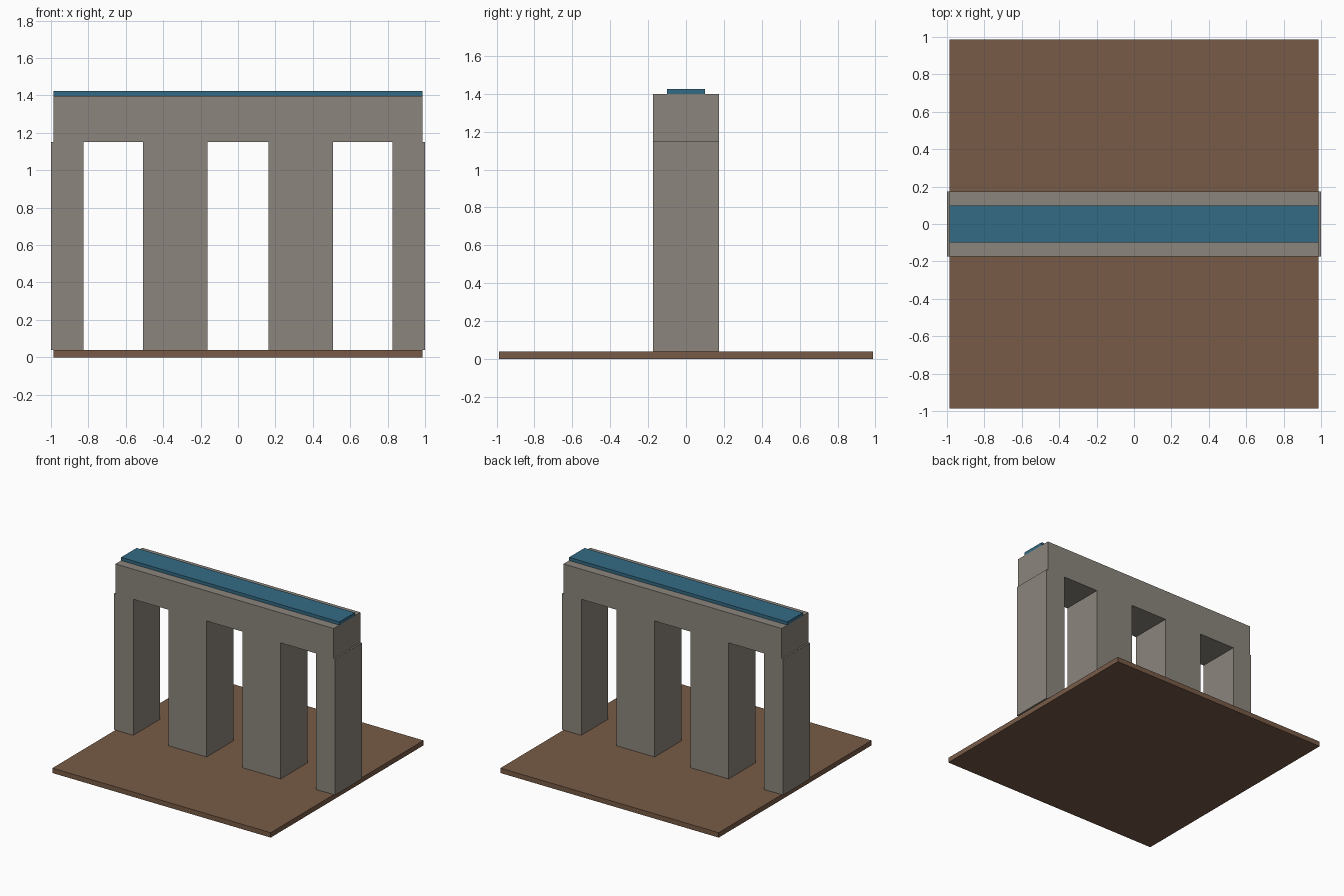
import bpy

old = bpy.data.objects.get("Cube")
if old:
    bpy.data.objects.remove(old, do_unlink=True)


def material(name, rgb):
    mat = bpy.data.materials.new(name)
    mat.use_nodes = True
    color = (*rgb, 1.0)
    mat.diffuse_color = color
    mat.node_tree.nodes["Principled BSDF"].inputs["Base Color"].default_value = color
    return mat


def box(name, x, y, z, mat):
    """Add a box spanning the given (low, high) range on each axis."""
    spans = (x, y, z)
    bpy.ops.mesh.primitive_cube_add(size=1)
    obj = bpy.context.object
    obj.name = obj.data.name = name
    obj.location = [(low + high) / 2 for low, high in spans]
    obj.scale = [high - low for low, high in spans]
    bpy.ops.object.transform_apply(location=True, rotation=False, scale=True)
    obj.data.materials.append(mat)
    return obj


stone = material("grey stone", (0.262, 0.235, 0.205))
earth = material("brown earth", (0.188, 0.105, 0.063))
water = material("blue water", (0.034, 0.147, 0.235))

half = 0.987
ground_top, pier_top, deck_top, water_top = 0.04, 1.152, 1.398, 1.424
depth = (-0.173, 0.173)

# Ground slab
box("ground", (-half, half), (-half, half), (0, ground_top), earth)

# Piers: slim ones at the ends, wide ones between
for side, label in ((-1, "right"), (1, "left")):
    for part, inner, outer in (("outer", 0.826, 1.0), ("inner", 0.163, 0.507)):
        x = sorted((side * inner, side * outer))
        box(f"{label}_{part}_pier", x, depth, (ground_top, pier_top), stone)

# Beam across the piers, with the water channel on top
box("beam", (-half, half), depth, (pier_top, deck_top), stone)
box("water_channel", (-half, half), (-0.1, 0.1), (deck_top, water_top), water)
